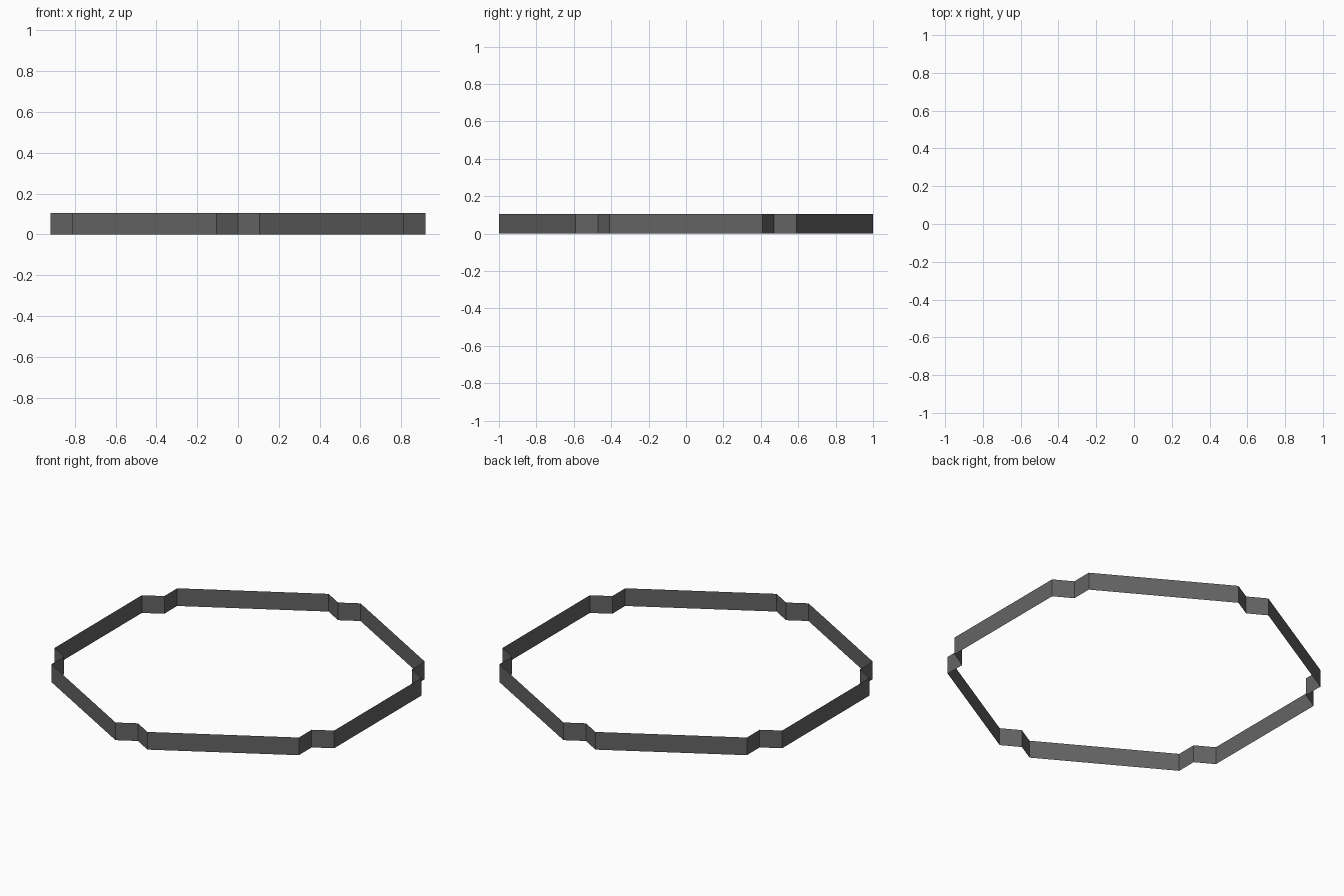
import bpy, bmesh, math
from mathutils import Matrix, Vector

if "Cube" in bpy.data.objects:
    bpy.data.objects.remove(bpy.data.objects["Cube"])

HEIGHT = 0.105
HALF = 0.105                      # half width of each corner notch
INNER = 1 - HALF / math.sqrt(3)   # radius of the notch's inner point

# Dark grey finish
mat = bpy.data.materials.new("dark grey")
mat.diffuse_color = (0.127, 0.127, 0.127, 1)
mat.use_nodes = True
mat.node_tree.nodes["Principled BSDF"].inputs["Base Color"].default_value = mat.diffuse_color

# Hexagonal outline: one notched corner repeated six times (counter-clockwise)
corner = [Vector((HALF, 1, 0)), Vector((0, INNER, 0)), Vector((-HALF, 1, 0))]
outline = [Matrix.Rotation(math.radians(60 * i), 3, 'Z') @ p
           for i in range(6) for p in corner]

# Open, paper-thin wall band
bm = bmesh.new()
low = [bm.verts.new(p) for p in outline]
high = [bm.verts.new(p + Vector((0, 0, HEIGHT))) for p in outline]
n = len(outline)
for i in range(n):
    j = (i + 1) % n
    bm.faces.new((low[i], low[j], high[j], high[i]))

mesh = bpy.data.meshes.new("notched_hexagon_band")
bm.to_mesh(mesh)
bm.free()
mesh.materials.append(mat)
band = bpy.data.objects.new("notched_hexagon_band", mesh)
bpy.context.collection.objects.link(band)
